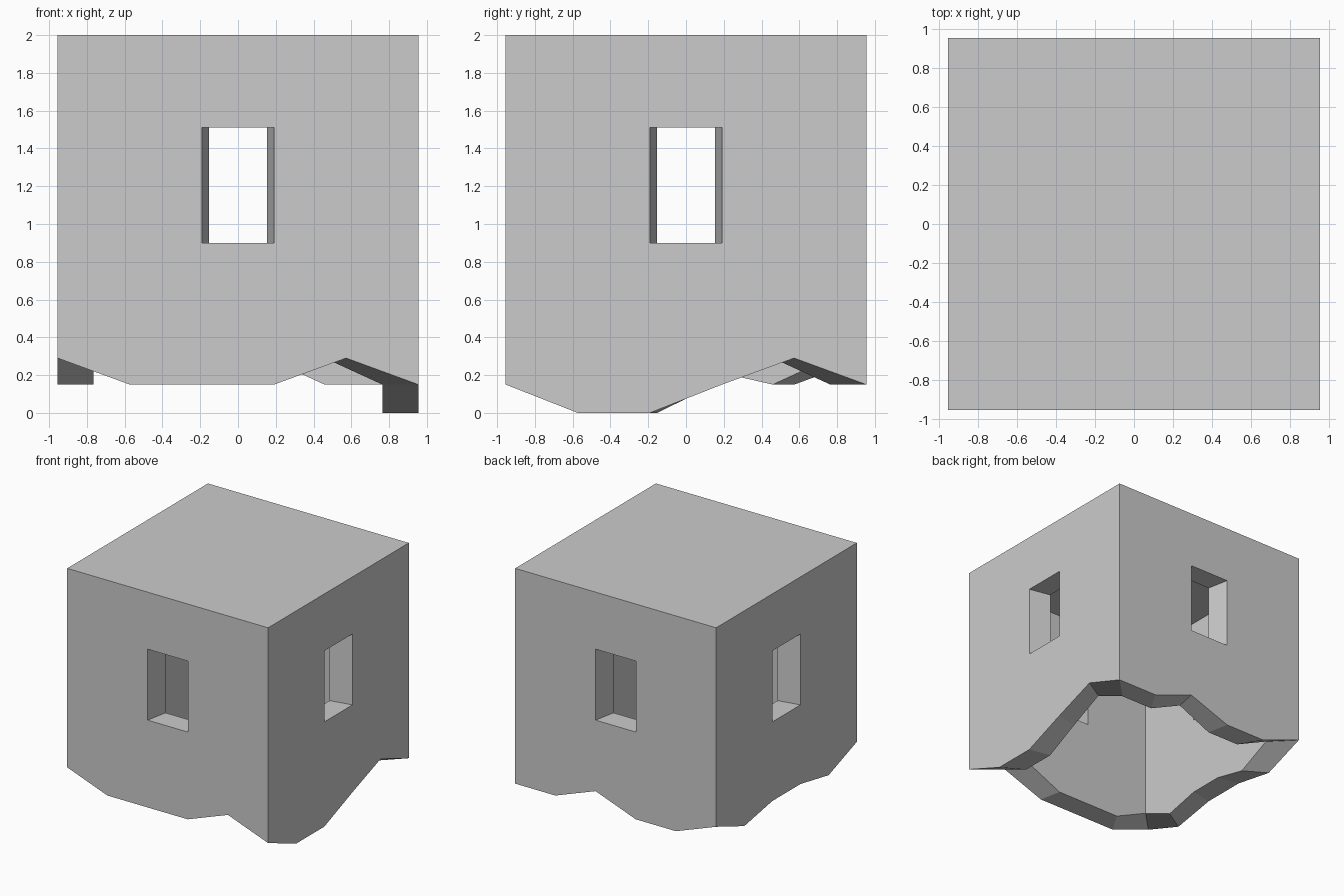
import bpy, bmesh

if "Cube" in bpy.data.objects:
    bpy.data.objects.remove(bpy.data.objects["Cube"])

HALF, INNER = 0.955, 0.8          # outer half width, inner scale
SILL, LINTEL = 0.9, 1.51          # window heights
TOP, CEILING = 2.0, 1.81

# Ragged lower edge, five columns per side: front, right, back, left
ragged = [0.29, 0.15, 0.15, 0.15, 0.29,
          0.15, 0.0, 0.0, 0.15, 0.29,
          0.15, 0.15, 0.29, 0.15, 0.15,
          0.29, 0.15, 0.22, 0.22, 0.15]
N = len(ragged)


def ring_point(i):
    side, step = divmod(i, 5)
    x, y = -HALF + step * 2 * HALF / 5, -HALF
    for _ in range(side):
        x, y = -y, x
    return x, y


def wall_grid(bm, scale, top):
    """Rows of vertices: ragged edge, sill, lintel, top."""
    rows = [[] for _ in range(4)]
    for i in range(N):
        x, y = ring_point(i)
        for row, z in zip(rows, (ragged[i], SILL, LINTEL, top)):
            row.append(bm.verts.new((x * scale, y * scale, z)))
    return rows


bm = bmesh.new()
outer = wall_grid(bm, 1.0, TOP)
inner = wall_grid(bm, INNER, CEILING)

for i in range(N):
    j = (i + 1) % N
    window = i % 5 == 2
    # Walls, leaving the middle panel of each side open
    for r in range(3):
        if window and r == 1:
            continue
        for g in (outer, inner):
            bm.faces.new((g[r][i], g[r][j], g[r + 1][j], g[r + 1][i]))
    # Broken lower rim
    bm.faces.new((outer[0][i], outer[0][j], inner[0][j], inner[0][i]))
    # Window sill, lintel and jambs
    if window:
        loop = [(1, i), (1, j), (2, j), (2, i)]
        for (r, a), (s, b) in zip(loop, loop[1:] + loop[:1]):
            bm.faces.new((outer[r][a], outer[s][b], inner[s][b], inner[r][a]))

# Roof and ceiling
bm.faces.new(outer[3])
bm.faces.new(inner[3])
bmesh.ops.recalc_face_normals(bm, faces=bm.faces)

mesh = bpy.data.meshes.new("tower_section")
bm.to_mesh(mesh)
bm.free()
bpy.context.collection.objects.link(bpy.data.objects.new("tower_section", mesh))
